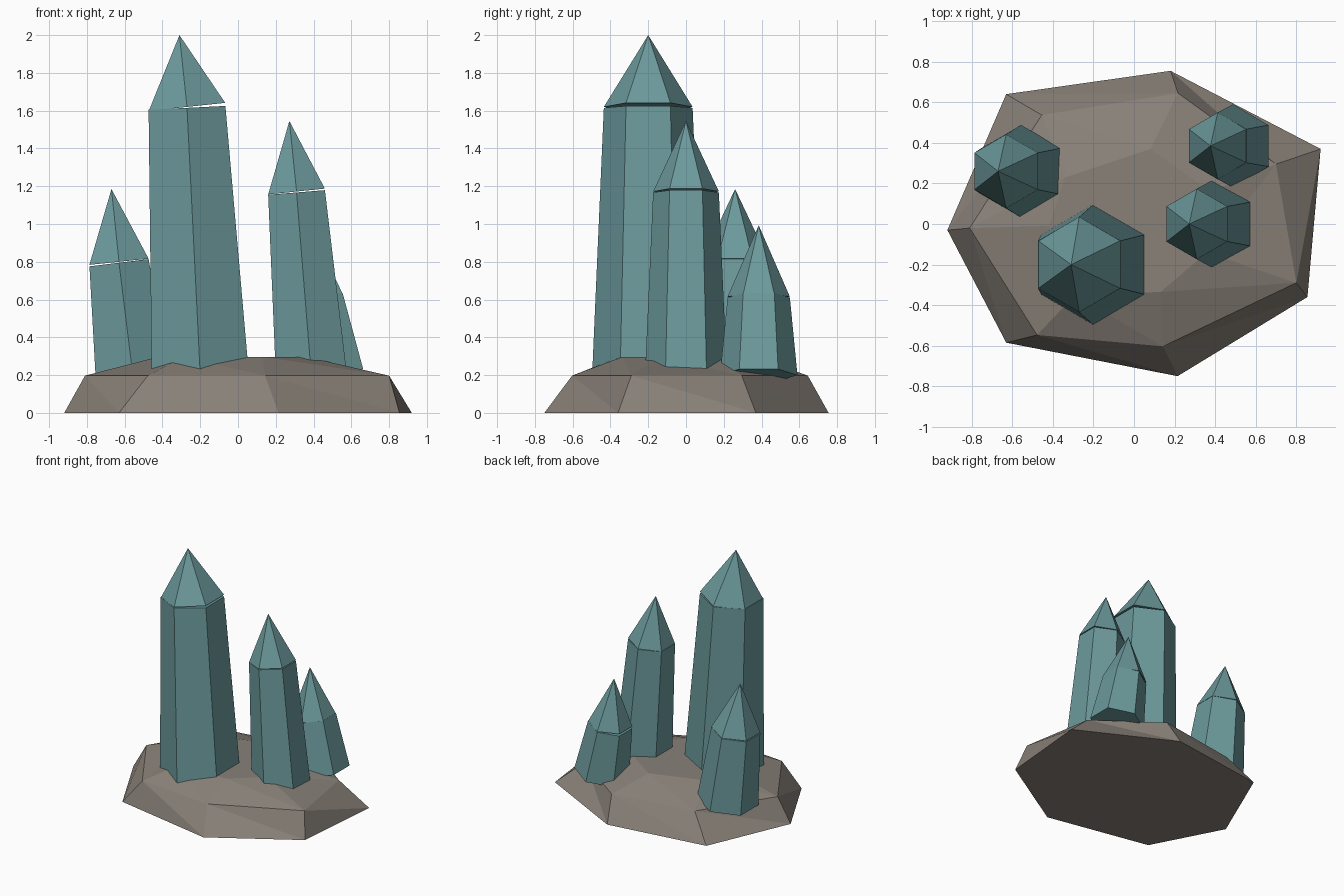
import bpy, bmesh
from math import sin, cos, pi
from mathutils import Vector

if "Cube" in bpy.data.objects:
    bpy.data.objects.remove(bpy.data.objects["Cube"])


def material(name, color):
    m = bpy.data.materials.new(name)
    m.diffuse_color = (*color, 1)
    m.use_nodes = True
    m.node_tree.nodes["Principled BSDF"].inputs["Base Color"].default_value = m.diffuse_color
    return m


def build(name, mat, rings, tip=None, triangulate=False):
    """Skin a stack of point rings, closing the top with a cap or a tip."""
    bm = bmesh.new()
    loops = [[bm.verts.new(p) for p in ring] for ring in rings]
    n = len(loops[0])
    bm.faces.new(loops[0][::-1])
    for lo, hi in zip(loops, loops[1:]):
        for i in range(n):
            j = (i + 1) % n
            if triangulate:
                bm.faces.new((lo[i], lo[j], hi[i]))
                bm.faces.new((lo[j], hi[j], hi[i]))
            else:
                bm.faces.new((lo[i], lo[j], hi[j], hi[i]))
    if tip:
        apex = bm.verts.new(tip)
        for i in range(n):
            bm.faces.new((loops[-1][i], loops[-1][(i + 1) % n], apex))
    else:
        bm.faces.new(loops[-1])
    bmesh.ops.recalc_face_normals(bm, faces=bm.faces)
    me = bpy.data.meshes.new(name)
    bm.to_mesh(me)
    bm.free()
    me.materials.append(mat)
    ob = bpy.data.objects.new(name, me)
    bpy.context.collection.objects.link(ob)
    return ob


def hexagon(center, axis, radius):
    """Six-sided ring square to an axis leaning in the xz plane."""
    across = Vector((0, 1, 0)).cross(axis).normalized()
    return [center + radius * (across * cos(pi / 6 + k * pi / 3)
            + Vector((0, 1, 0)) * sin(pi / 6 + k * pi / 3)) for k in range(6)]


stone = material("stone", (0.25, 0.22, 0.19))
teal = material("teal_crystal", (0.15, 0.32, 0.33))

# Faceted rock base: foot, shoulder and top outlines
foot = [(.92, .37), (.18, .755), (-.63, .64), (-.92, -.03),
        (-.63, -.585), (.215, -.75), (.855, -.36)]
shoulder = [(.70, .295), (.217, .645), (-.455, .537), (-.81, -.02),
            (-.478, -.547), (.143, -.603), (.80, -.29)]
top = [(.38, .16), (.08, .37), (-.34, .23), (-.42, -.01),
       (-.29, -.35), (.13, -.335), (.36, -.14)]
build("rock_base", stone,
      [[(x, y, z) for x, y in ring]
       for ring, z in ((foot, 0), (shoulder, .197), (top, .297))],
      triangulate=True)

# Crystals: y, base (x, z, r), shoulder (x, z, r), tip (x, z)
crystals = {
    "tall_crystal": (-.20, (-.20, .20, .297), (-.27, 1.615, .235), (-.31, 2.0)),
    "middle_crystal": (0, (.388, .20, .217), (.31, 1.167, .174), (.272, 1.545)),
    "left_crystal": (.26, (-.557, .20, .228), (-.63, .795, .182), (-.67, 1.185)),
    "back_crystal": (.385, (.488, .20, .205), (.413, .61, .165), (.377, .993)),
}
for name, (y, (bx, bz, br), (sx, sz, sr), (tx, tz)) in crystals.items():
    base, neck, tip = Vector((bx, y, bz)), Vector((sx, y, sz)), Vector((tx, y, tz))
    # Tapered shaft
    build(name + "_shaft", teal, [hexagon(base, neck - base, br),
                                  hexagon(neck, neck - base, sr)])
    # Pointed cap, leaning slightly differently
    cap = neck + Vector((0, 0, .005))
    build(name + "_point", teal, [hexagon(cap, tip - cap, sr)], tip=tip)
